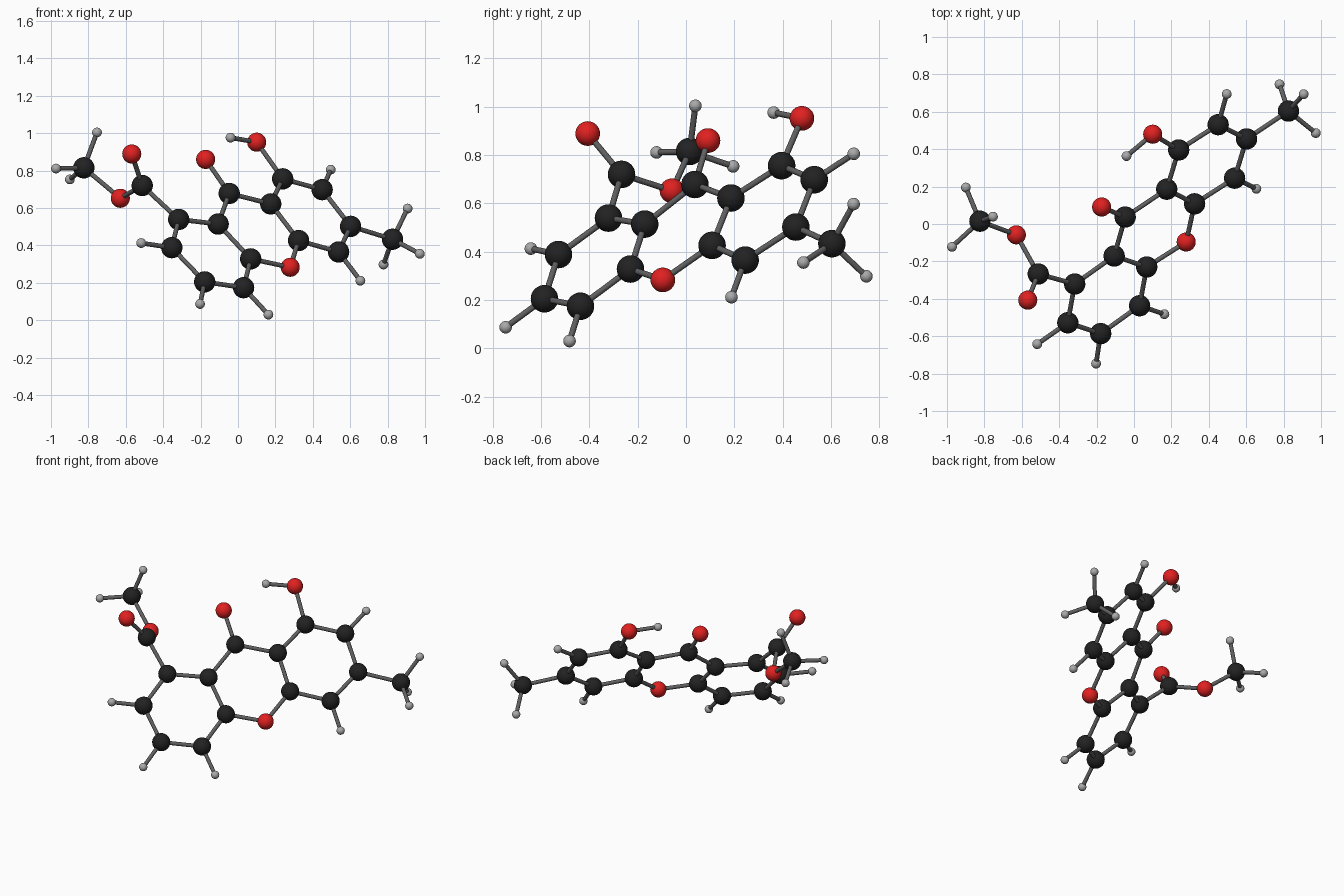
import bpy, bmesh
from itertools import combinations
from mathutils import Vector as V, Matrix

if "Cube" in bpy.data.objects:
    bpy.data.objects.remove(bpy.data.objects["Cube"])


def material(name, color):
    m = bpy.data.materials.new(name)
    m.diffuse_color = (*color, 1)
    m.use_nodes = True
    m.node_tree.nodes["Principled BSDF"].inputs["Base Color"].default_value = m.diffuse_color
    return m


def shared_mesh(name, mat, radius, rod=False):
    """Smooth ball, or a unit-length rod along z."""
    bm = bmesh.new()
    if rod:
        bmesh.ops.create_cone(bm, cap_ends=True, segments=16, radius1=radius, radius2=radius, depth=1)
    else:
        bmesh.ops.create_uvsphere(bm, u_segments=32, v_segments=16, radius=radius)
    for f in bm.faces:
        f.smooth = len(f.verts) <= 4
    me = bpy.data.meshes.new(name)
    bm.to_mesh(me)
    bm.free()
    me.materials.append(mat)
    return me


def place(name, mesh, matrix):
    ob = bpy.data.objects.new(name, mesh)
    bpy.context.collection.objects.link(ob)
    ob.matrix_world = matrix


balls = {
    "carbon": shared_mesh("carbon", material("black", (.016, .016, .016)), .057),
    "oxygen": shared_mesh("oxygen", material("red", (.75, .015, .015)), .051),
    "hydrogen": shared_mesh("hydrogen", material("light_grey", (.4, .4, .4)), .026),
}
rod = shared_mesh("bond", material("dark_grey", (.12, .12, .12)), .0125, rod=True)

# Carbon skeleton: three fused rings, then the side groups
carbons = [
    (-.317, -.321, .539), (-.354, -.528, .388), (-.178, -.586, .205), (.03, -.437, .174),
    (.068, -.230, .328), (-.106, -.171, .514), (-.047, .037, .678), (.175, .186, .622),
    (.239, .396, .756), (.45, .531, .698), (.602, .455, .502), (.538, .245, .365),
    (.324, .108, .426),
    (.826, .604, .433), (-.512, -.267, .720), (-.824, .015, .815)]
# Ring bridge, ketone, hydroxyl, ester link, ester double bond
oxygens = [(.279, -.096, .283), (-.173, .091, .860), (.1, .480, .952),
           (-.629, -.058, .652), (-.568, -.407, .889)]
# Hydroxyl and the two methyl groups
hydrogens = [(-.04, .363, .976),
             (.907, .694, .597), (.972, .486, .355), (.778, .747, .298),
             (-.754, .039, 1.004), (-.973, -.122, .811), (-.899, .195, .753)]

C = [V(p) for p in carbons]
O = [V(p) for p in oxygens]
H = [V(p) for p in hydrogens]

# Ring hydrogens point straight away from their two ring neighbours
for i, a, b in ((1, 0, 2), (2, 1, 3), (3, 2, 4), (9, 8, 10), (11, 10, 12)):
    H.append(C[i] + (2 * C[i] - C[a] - C[b]).normalized() * .201)

# Atoms
for kind, points in (("carbon", C), ("oxygen", O), ("hydrogen", H)):
    for n, p in enumerate(points, 1):
        place(f"{kind}_atom_{n}", balls[kind], Matrix.Translation(p))

# Bonds join every close pair of atoms
n = 0
for a, b in combinations(C + O + H, 2):
    d = b - a
    if d.length < .3:
        n += 1
        turn = d.to_track_quat('Z', 'Y').to_matrix().to_4x4()
        place(f"bond_{n}", rod, Matrix.Translation((a + b) / 2) @ turn @ Matrix.Diagonal((1, 1, d.length, 1)))
